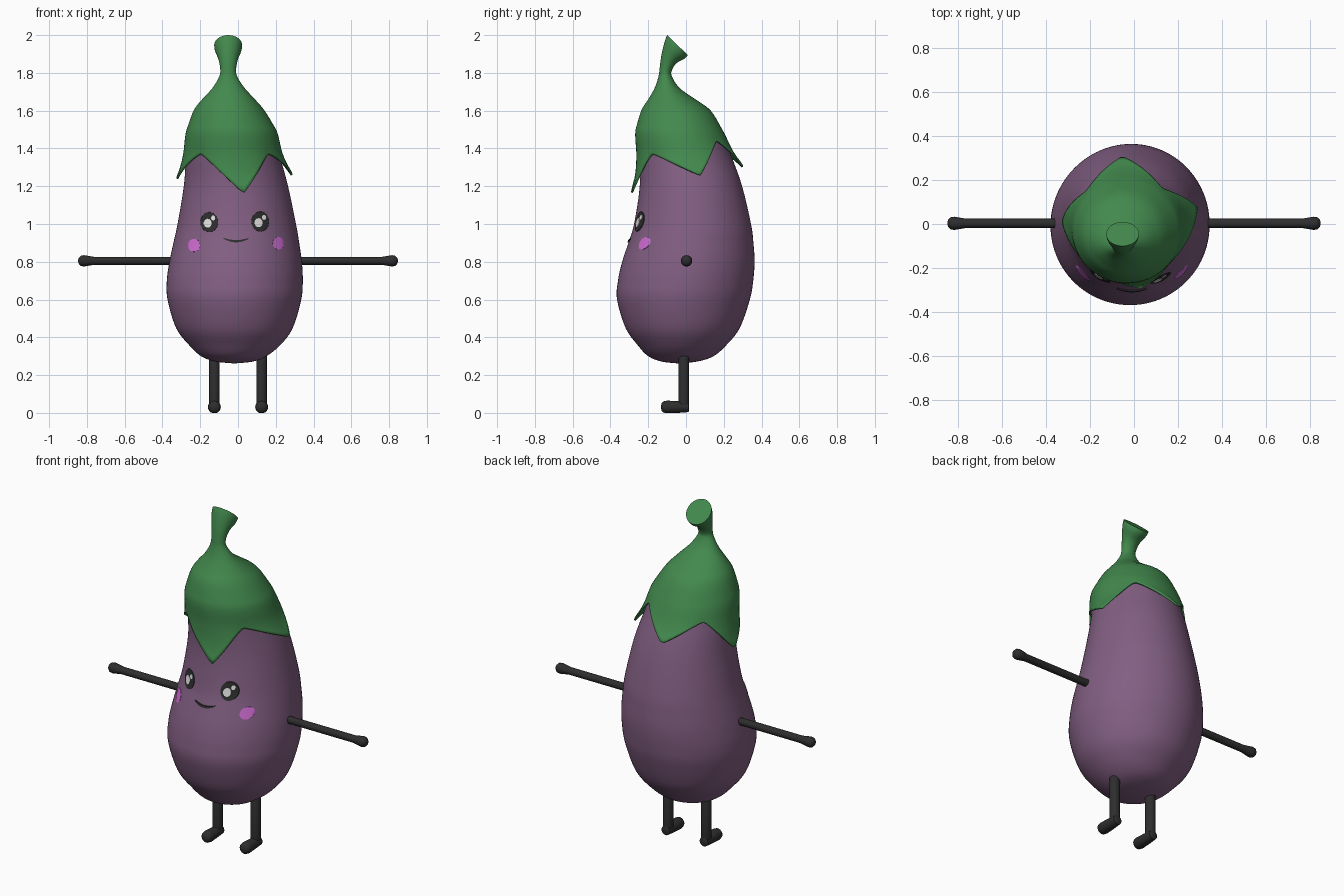
import bpy, bmesh, math
from mathutils import Vector

if "Cube" in bpy.data.objects:
    bpy.data.objects.remove(bpy.data.objects["Cube"])

SEG = 96


def material(name, rgb):
    m = bpy.data.materials.new(name)
    m.diffuse_color = (*rgb, 1)
    m.use_nodes = True
    m.node_tree.nodes["Principled BSDF"].inputs["Base Color"].default_value = m.diffuse_color
    return m


purple = material("purple skin", (0.223, 0.114, 0.223))
green = material("leaf green", (0.055, 0.25, 0.075))
black = material("charcoal", (0.027, 0.027, 0.027))
white = material("highlight white", (0.75, 0.75, 0.75))
pink = material("cheek pink", (0.62, 0.15, 0.64))


def spline(rows, steps):
    """Catmull-Rom resampling of a table of rows."""
    out = []
    for i in range(len(rows) - 1):
        p0, p1, p2 = rows[max(i - 1, 0)], rows[i], rows[i + 1]
        p3 = rows[min(i + 2, len(rows) - 1)]
        for s in range(steps):
            t = s / steps
            out.append([0.5 * (2 * b + (c - a) * t + (2 * a - 5 * b + 4 * c - d) * t * t
                               + (3 * b - a - 3 * c + d) * t ** 3)
                        for a, b, c, d in zip(p0, p1, p2, p3)])
    return out + [list(rows[-1])]


def loft(name, groups, mat, closed=True, caps=(True, True), shell=0):
    """Skin each group of point rows; all groups become one object."""
    bm = bmesh.new()
    for rings in groups:
        vs = [[bm.verts.new(p) for p in r] for r in rings]
        n = len(vs[0])
        for a, b in zip(vs, vs[1:]):
            for i in range(n if closed else n - 1):
                j = (i + 1) % n
                bm.faces.new((a[i], a[j], b[j], b[i]))
        if closed and caps[0]:
            bm.faces.new(vs[0])
        if closed and caps[1]:
            bm.faces.new(vs[-1])
    bmesh.ops.recalc_face_normals(bm, faces=bm.faces)
    me = bpy.data.meshes.new(name)
    bm.to_mesh(me)
    bm.free()
    ob = bpy.data.objects.new(name, me)
    me.materials.append(mat)
    bpy.context.collection.objects.link(ob)
    bpy.ops.object.select_all(action='DESELECT')
    ob.select_set(True)
    bpy.context.view_layer.objects.active = ob
    bpy.ops.object.shade_smooth_by_angle(angle=math.radians(42))
    if shell:
        mod = ob.modifiers.new("thickness", 'SOLIDIFY')
        mod.thickness = shell
        mod.offset = -1
    return ob


ANGLES = [2 * math.pi * i / SEG for i in range(SEG)]

# Body: z, x min, x max, y min, y max
BODY = spline([
    (0.262, -0.025, -0.015, -0.045, -0.035),
    (0.272, -0.12, 0.08, -0.13, 0.06),
    (0.30, -0.195, 0.15, -0.20, 0.145),
    (0.36, -0.26, 0.225, -0.257, 0.215),
    (0.45, -0.328, 0.29, -0.32, 0.285),
    (0.60, -0.373, 0.335, -0.365, 0.338),
    (0.70, -0.377, 0.343, -0.36, 0.356),
    (0.80, -0.363, 0.338, -0.338, 0.363),
    (0.90, -0.342, 0.324, -0.305, 0.357),
    (1.00, -0.32, 0.307, -0.275, 0.344),
    (1.20, -0.287, 0.265, -0.245, 0.297),
    (1.36, -0.275, 0.222, -0.248, 0.24),
    (1.50, -0.26, 0.19, -0.255, 0.18),
    (1.60, -0.20, 0.11, -0.205, 0.095),
    (1.66, -0.06, -0.04, -0.09, -0.07)], 6)


def section(z):
    """Centre and radii of the body at height z."""
    for a, b in zip(BODY, BODY[1:]):
        if a[0] <= z <= b[0]:
            t = (z - a[0]) / (b[0] - a[0])
            x0, x1, y0, y1 = (p + (q - p) * t for p, q in zip(a[1:], b[1:]))
            return (x0 + x1) / 2, (y0 + y1) / 2, (x1 - x0) / 2, (y1 - y0) / 2


def body_point(z, a, off=0):
    cx, cy, rx, ry = section(z)
    return Vector((cx + (rx + off) * math.cos(a), cy + (ry + off) * math.sin(a), z))


loft("body", [[[body_point(r[0], a) for a in ANGLES] for r in BODY]], purple)

# Cap and stem: centre x, radius x, centre y, radius y, z, tilt
STEM = spline([
    (-0.052, 0.074, -0.045, 0.076, 1.947, 44),
    (-0.052, 0.070, -0.060, 0.070, 1.922, 42),
    (-0.052, 0.052, -0.090, 0.046, 1.875, 32),
    (-0.052, 0.042, -0.107, 0.033, 1.82, 12),
    (-0.052, 0.048, -0.110, 0.036, 1.78, 0),
    (-0.050, 0.085, -0.100, 0.066, 1.72, 0),
    (-0.050, 0.140, -0.075, 0.125, 1.66, 0),
    (-0.047, 0.188, -0.053, 0.184, 1.60, 0),
    (-0.035, 0.237, -0.0375, 0.2295, 1.50, 0)], 5)

# Leaf edge: angle, height, 1 for a tip and 0 for a valley
EDGE = [(-83, 1.165, 1), (-43, 1.37, 0), (11, 1.26, 1), (50, 1.44, 0),
        (96, 1.30, 1), (138, 1.41, 0), (182, 1.235, 1), (229, 1.37, 0), (277, 1.165, 1)]


def leaf_edge(a):
    d = (math.degrees(a) + 83) % 360 - 83
    for (a0, z0, t0), (a1, z1, t1) in zip(EDGE, EDGE[1:]):
        if a0 <= d <= a1:
            k = (d - a0) / (a1 - a0)
            t = t0 + (t1 - t0) * k
            tip, valley = (z0, z1) if t0 else (z1, z0)
            return valley + (tip - valley) * t ** 1.25, t


rings = []
for cx, rx, cy, ry, z, tilt in STEM:
    c, s = math.cos(math.radians(tilt)), math.sin(math.radians(tilt))
    rings.append([Vector((cx + rx * math.cos(a), cy + ry * math.sin(a) * c,
                          z - ry * math.sin(a) * s)) for a in ANGLES])
for k in range(1, 13):
    s = k / 12
    ring = []
    for a in ANGLES:
        ze, t = leaf_edge(a)
        ring.append(body_point(1.5 + (ze - 1.5) * s, a, 0.012 + 0.034 * s ** 3 * t ** 1.5))
    rings.append(ring)
loft("leafy_cap_and_stem", [rings], green, caps=(True, False), shell=0.01)


# Face plates projected onto the front of the body
def on_front(x, z, lift):
    cx, cy, rx, ry = section(z)
    u = (x - cx) / rx
    return Vector((x, cy - ry * math.sqrt(max(0, 1 - u * u)) - lift, z))


def spot(name, x, z, rx, rz, lift, mat):
    rows = [(0.02, lift), (0.35, lift), (0.7, lift), (1, lift), (1.03, -0.004)]
    loft(name, [[[on_front(x + k * rx * math.cos(a), z + k * rz * math.sin(a), l)
                  for a in ANGLES[::3]] for k, l in rows]], mat, caps=(True, False))


for side, x, z in (("left", -0.152, 1.01), ("right", 0.118, 1.013)):
    spot(side + "_eye", x, z, 0.046, 0.052, 0.004, black)
    spot(side + "_eye_large_glint", x - 0.009, z - 0.006, 0.021, 0.024, 0.007, white)
    spot(side + "_eye_small_glint", x + 0.02, z + 0.022, 0.011, 0.013, 0.007, white)
spot("left_cheek", -0.233, 0.887, 0.032, 0.034, 0.003, pink)
spot("right_cheek", 0.214, 0.898, 0.030, 0.033, 0.003, pink)

# Mouth: a thin curved strip
strip = []
for v, lift in ((-1, -0.004), (-1, 0.006), (1, 0.006), (1, -0.004)):
    strip.append([on_front(-0.01 + 0.066 * u, 0.909 + 0.015 * u * u
                           + v * 0.006 * (1 - 0.6 * u * u), lift)
                  for u in [i / 10 - 1 for i in range(21)]])
loft("mouth", [strip], black, closed=False)

# Limbs, one per side
CIRCLE = [(math.cos(a), math.sin(a)) for a in ANGLES[::4]]
ARM = [(0.30, 0.021), (0.76, 0.021), (0.79, 0.026), (0.815, 0.03),
       (0.832, 0.027), (0.842, 0.017), (0.846, 0.005)]
LEG = [(0.325, 0.008), (0.318, 0.02), (0.30, 0.028), (0.05, 0.028), (0.03, 0.027)]
FOOT = [(0.017, 0.020), (0.012, 0.027), (-0.04, 0.031), (-0.10, 0.034),
        (-0.120, 0.030), (-0.129, 0.020), (-0.132, 0.006)]
for side, s in (("left", -1), ("right", 1)):
    loft(side + "_arm", [[[Vector((s * x, 0.003 + r * c, 0.805 + r * d)) for c, d in CIRCLE]
                          for x, r in ARM]], black)
    lx = s * 0.125
    shin = [[Vector((lx + r * c, -0.012 + r * d, z)) for c, d in CIRCLE] for z, r in LEG]
    foot = [[Vector((lx + r * c, y, max(0.0, 0.031 + r * d))) for c, d in CIRCLE]
            for y, r in FOOT]
    loft(side + "_leg", [shin, foot], black)
